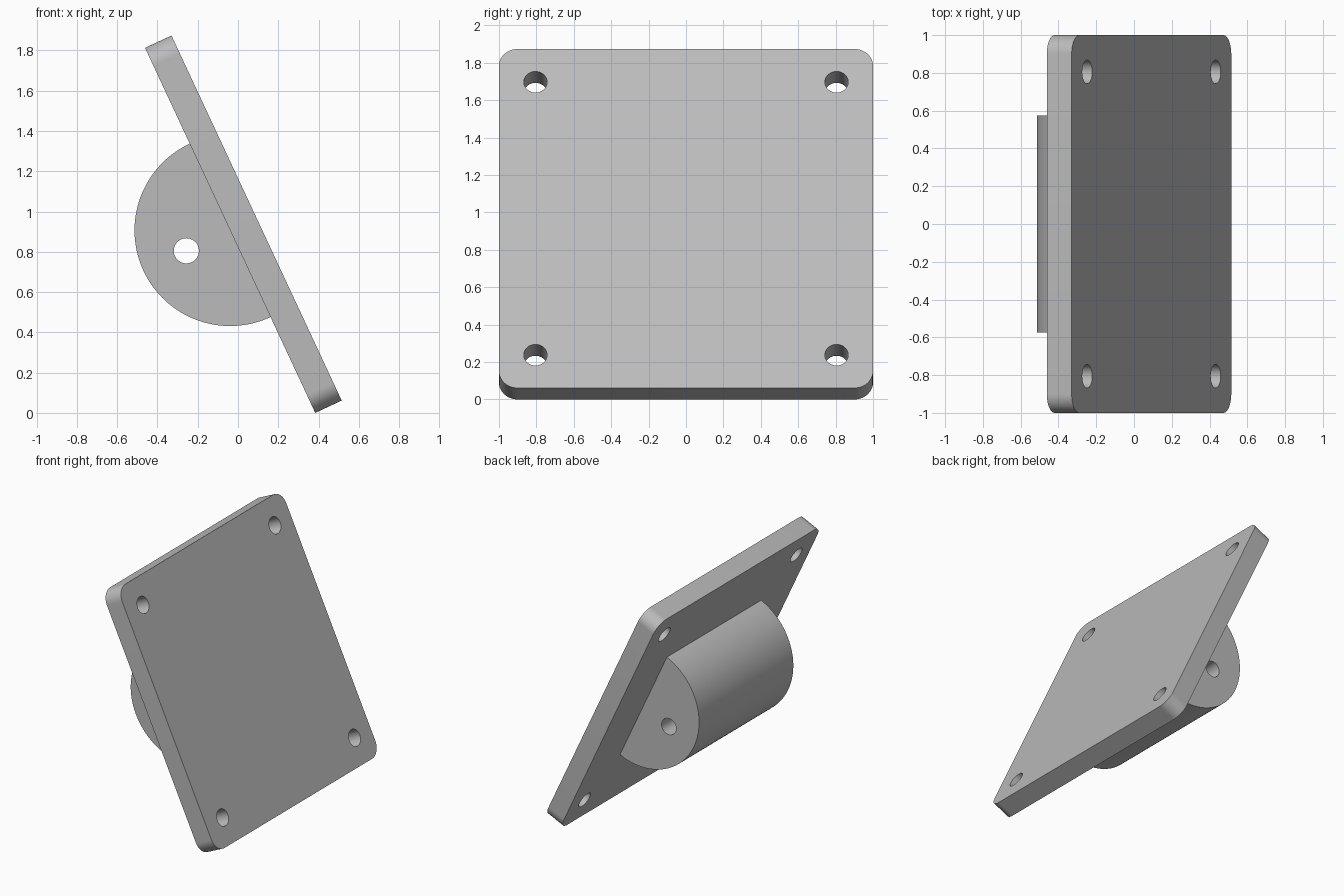
import bpy, bmesh
from math import sin, cos, pi, radians
from mathutils import Matrix

if "Cube" in bpy.data.objects:
    bpy.data.objects.remove(bpy.data.objects["Cube"], do_unlink=True)

TILT = radians(25)
THICK, HALF, CORNER = 0.145, 1.0, 0.1
BOSS_R, BOSS_HALF = 0.475, 0.575
HOLE_R, HOLE_POS, BORE_DEPTH = 0.0625, 0.805, 0.24

# Working frame: x is the plate normal, origin in the middle of its inner face
FRAME = (Matrix.Translation((0.515 - THICK * cos(TILT) - HALF * sin(TILT), 0, HALF * cos(TILT)))
         @ Matrix.Rotation(-TILT, 4, 'Y'))

grey = bpy.data.materials.new("plain grey")
grey.use_nodes = True
grey.diffuse_color = (0.5, 0.5, 0.5, 1)
grey.node_tree.nodes["Principled BSDF"].inputs["Base Color"].default_value = (0.5, 0.5, 0.5, 1)


def arc(cx, cy, r, start, end, steps):
    """Points on an arc, both ends included."""
    angles = [start + (end - start) * i / steps for i in range(steps + 1)]
    return [(cx + r * cos(a), cy + r * sin(a)) for a in angles]


def prism(name, profile, place, offset):
    """Extrude a closed profile, each point placed in 3D, by an offset."""
    bm = bmesh.new()
    face = bm.faces.new([bm.verts.new(place(a, b)) for a, b in profile])
    top = bmesh.ops.extrude_face_region(bm, geom=[face])["geom"]
    bmesh.ops.translate(bm, vec=offset, verts=[v for v in top if isinstance(v, bmesh.types.BMVert)])
    bmesh.ops.recalc_face_normals(bm, faces=bm.faces)
    mesh = bpy.data.meshes.new(name)
    bm.to_mesh(mesh)
    bm.free()
    mesh.materials.append(grey)
    obj = bpy.data.objects.new(name, mesh)
    obj.matrix_world = FRAME
    bpy.context.collection.objects.link(obj)
    return obj


def drill(obj, cutters):
    """Cut the holes, drop the cutters and shade the part."""
    bpy.context.view_layer.update()
    bpy.ops.object.select_all(action='DESELECT')
    bpy.context.view_layer.objects.active = obj
    obj.select_set(True)
    for cutter in cutters:
        mod = obj.modifiers.new("hole", 'BOOLEAN')
        mod.operation, mod.solver, mod.object = 'DIFFERENCE', 'EXACT', cutter
        bpy.ops.object.modifier_apply(modifier=mod.name)
        bpy.data.objects.remove(cutter, do_unlink=True)
    bpy.ops.object.shade_smooth_by_angle(angle=radians(30))


# Square plate with rounded corners
c = HALF - CORNER
outline = []
for k, (sy, sz) in enumerate([(1, 1), (-1, 1), (-1, -1), (1, -1)]):
    outline += arc(sy * c, sz * c, CORNER, k * pi / 2, (k + 1) * pi / 2, 12)
plate = prism("mounting_plate", outline, lambda y, z: (0, y, z), (THICK, 0, 0))

# Four corner screw holes
circle = arc(0, 0, HOLE_R, 0, 2 * pi, 40)[:-1]
drill(plate, [prism("screw_hole_cutter", circle,
                    lambda a, b: (-0.1, a + sy * HOLE_POS, b + sz * HOLE_POS), (0.4, 0, 0))
              for sy in (-1, 1) for sz in (-1, 1)])

# Half-round boss behind the plate, with a cross bore
half_disc = arc(0, 0, BOSS_R, pi / 2, 3 * pi / 2, 64)
boss = prism("half_round_boss", half_disc, lambda x, z: (x, -BOSS_HALF, z), (0, 2 * BOSS_HALF, 0))
drill(boss, [prism("bore_cutter", circle, lambda a, b: (a - BORE_DEPTH, -1, b), (0, 2, 0))])
